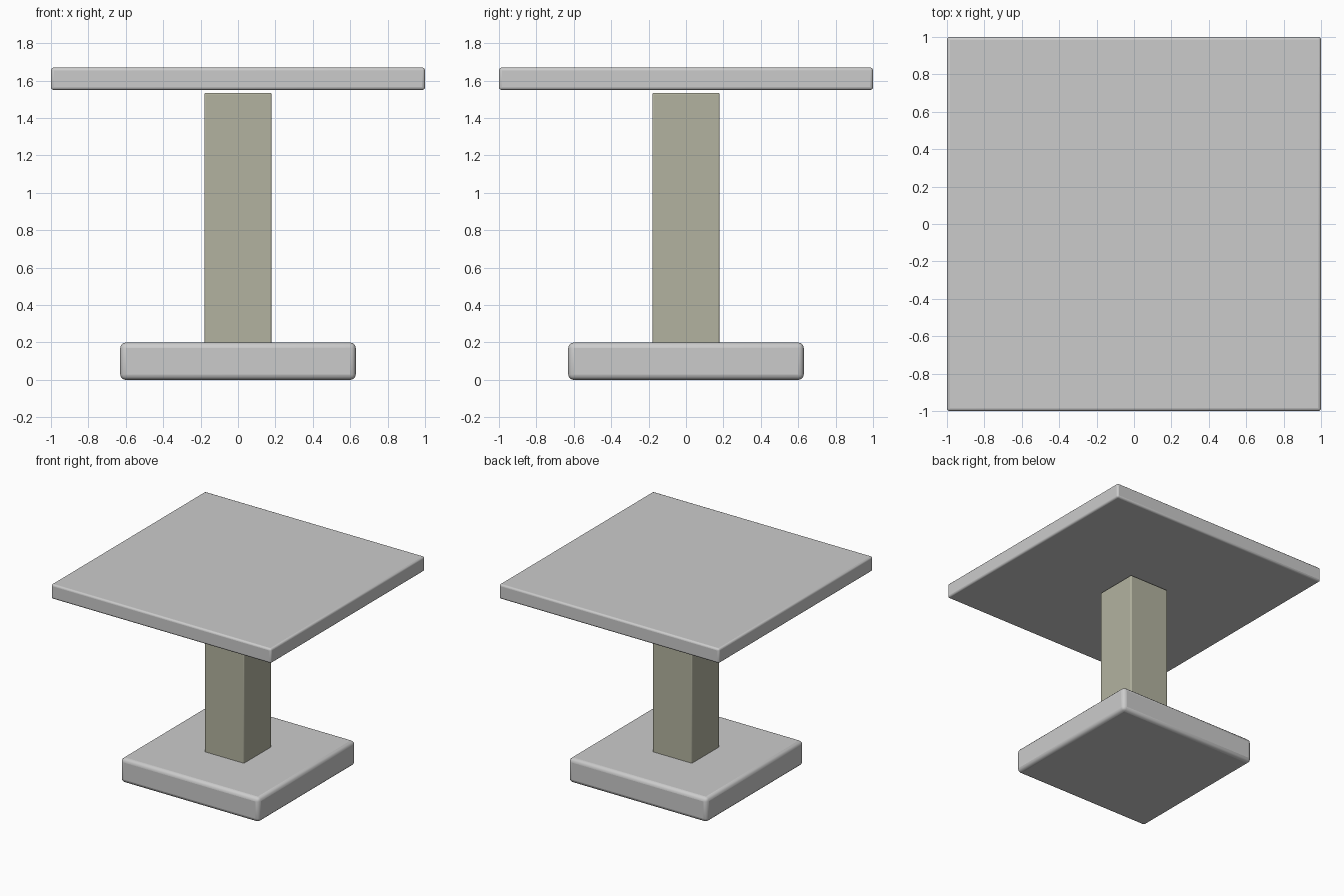
import bpy

if "Cube" in bpy.data.objects:
    bpy.data.objects.remove(bpy.data.objects["Cube"])


def rounded_block(name, width, z0, z1, radius):
    """Square block between two heights with rounded edges."""
    bpy.ops.mesh.primitive_cube_add(size=1, location=(0, 0, (z0 + z1) / 2))
    obj = bpy.context.object
    obj.name = name
    obj.scale = (width, width, z1 - z0)
    bpy.ops.object.transform_apply(location=False, rotation=False, scale=True)
    bevel = obj.modifiers.new("rounded_edges", 'BEVEL')
    bevel.width = radius
    bevel.segments = 3
    bpy.ops.object.shade_smooth_by_angle()
    return obj


# Foot slab, square column and table top
rounded_block("base", 1.26, 0.0, 0.20, 0.03)
column = rounded_block("column", 0.36, 0.17, 1.535, 0.01)
rounded_block("table_top", 2.0, 1.55, 1.67, 0.015)

# Olive-grey column colour
olive = bpy.data.materials.new("olive_grey")
olive.diffuse_color = (0.45, 0.45, 0.35, 1)
olive.use_nodes = True
olive.node_tree.nodes["Principled BSDF"].inputs["Base Color"].default_value = olive.diffuse_color
column.data.materials.append(olive)
